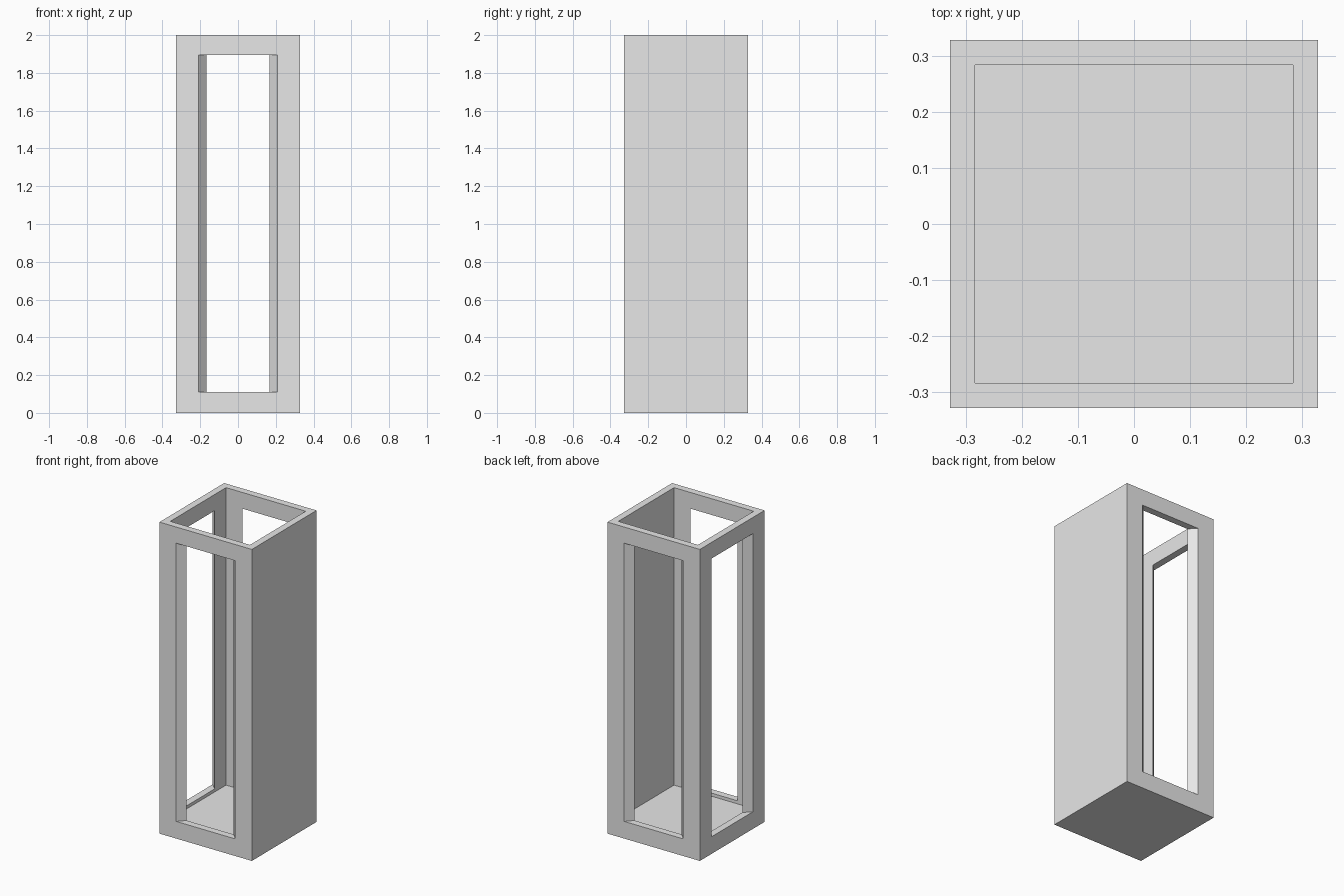
import bpy
import bmesh
from math import pi
from mathutils import Matrix

HALF, INNER, HEIGHT, FLOOR = 0.328, 0.283, 2.0, 0.09
SILL, LINTEL = 0.11, 1.896
WIDE, NARROW = 0.21, 0.167  # opening half widths, outside and inside

cube = bpy.data.objects.get("Cube")
if cube:
    bpy.data.objects.remove(cube, do_unlink=True)

grey = bpy.data.materials.new("light grey")
grey.diffuse_color = (0.8, 0.8, 0.8, 1)
grey.use_nodes = True
for node in grey.node_tree.nodes:
    if node.type == 'BSDF_PRINCIPLED':
        node.inputs["Base Color"].default_value = grey.diffuse_color


def prism(name, outline, bottom, top, turn=0):
    """Extrude a plan outline upwards, turned about the z axis."""
    bm = bmesh.new()
    face = bm.faces.new([bm.verts.new((x, y, bottom)) for x, y in outline])
    rise = bmesh.ops.extrude_face_region(bm, geom=[face])["geom"]
    bmesh.ops.translate(bm, vec=(0, 0, top - bottom),
                        verts=[v for v in rise if isinstance(v, bmesh.types.BMVert)])
    bmesh.ops.recalc_face_normals(bm, faces=bm.faces)
    bm.transform(Matrix.Rotation(turn, 4, 'Z'))
    mesh = bpy.data.meshes.new(name)
    bm.to_mesh(mesh)
    bm.free()
    mesh.materials.append(grey)
    obj = bpy.data.objects.new(name, mesh)
    bpy.context.collection.objects.link(obj)
    return obj


def square(r):
    return [(-r, -r), (r, -r), (r, r), (-r, r)]


def cut(target, cutter):
    cutter.hide_render = True
    mod = target.modifiers.new("cut", 'BOOLEAN')
    mod.operation, mod.solver, mod.object = 'DIFFERENCE', 'EXACT', cutter
    bpy.context.view_layer.objects.active = target
    bpy.ops.object.modifier_apply(modifier=mod.name)
    bpy.data.objects.remove(cutter, do_unlink=True)


# Open-topped case
case = prism("case", square(HALF), 0, HEIGHT)
cut(case, prism("cavity", square(INNER), FLOOR, HEIGHT + 0.1))

# Splayed openings in the front, the right side and the back
extra = 0.02
flare = extra * (WIDE - NARROW) / (HALF - INNER)
out, into = WIDE + flare, NARROW - flare
splay = [(-out, -HALF - extra), (out, -HALF - extra),
         (into, -INNER + extra), (-into, -INNER + extra)]
for side, turn in (("front", 0), ("right", -pi / 2), ("back", pi)):
    cut(case, prism(side + "_opening", splay, SILL, LINTEL, turn))
